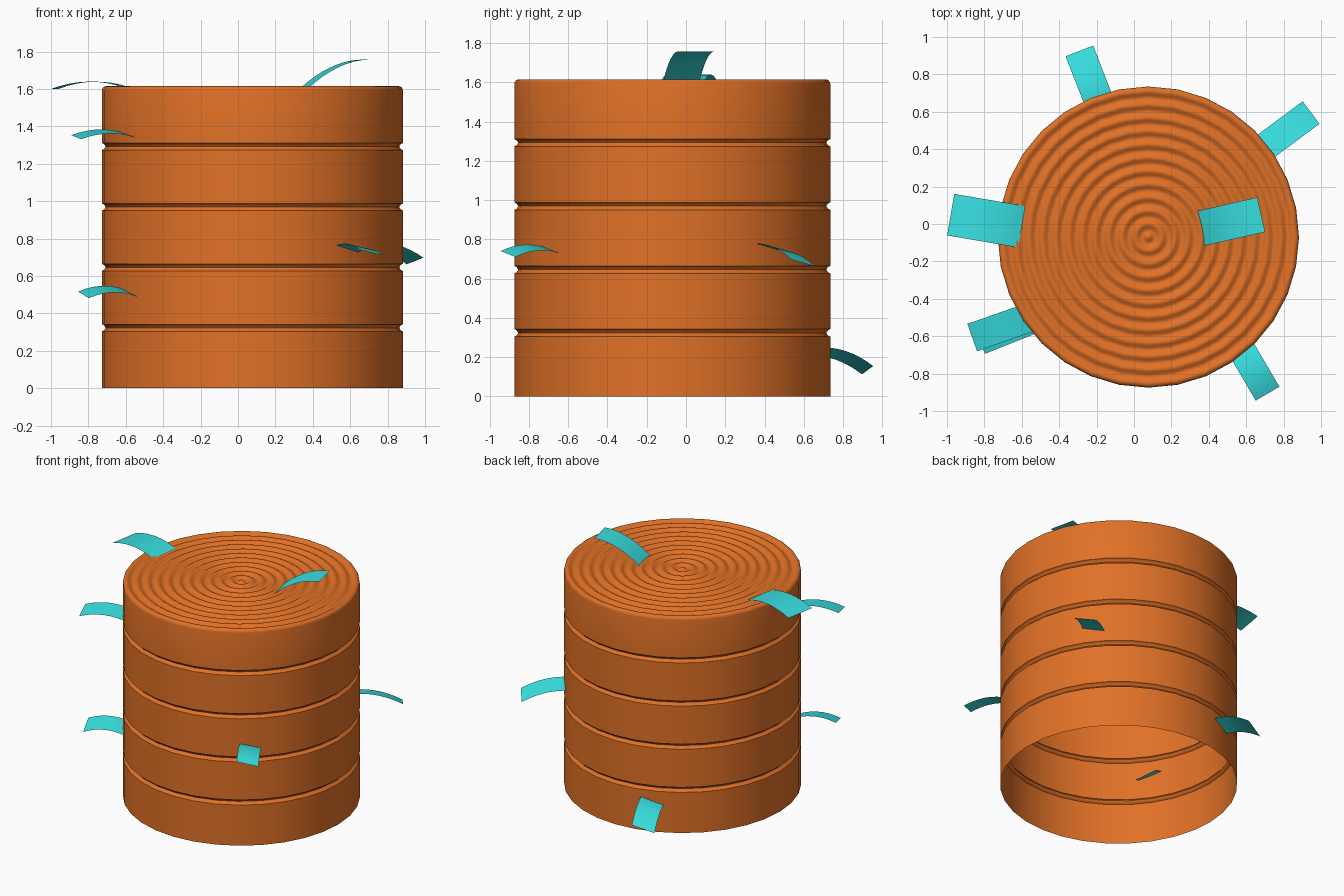
import bpy, bmesh, math
from mathutils import Vector, Matrix

cube = bpy.data.objects.get("Cube")
if cube:
    bpy.data.objects.remove(cube)

CENTRE = Vector((0.077, -0.07, 0))
RADIUS, HEIGHT, SIDES = 0.805, 1.615, 32
BANDS, RIPPLES = 5, 11


def material(name, colour):
    mat = bpy.data.materials.new(name)
    mat.use_nodes = True
    mat.diffuse_color = (*colour, 1)
    mat.node_tree.nodes["Principled BSDF"].inputs["Base Color"].default_value = (*colour, 1)
    return mat


def finish(name, bm, mat, angle):
    mesh = bpy.data.meshes.new(name)
    bm.to_mesh(mesh)
    bm.free()
    mesh.materials.append(mat)
    obj = bpy.data.objects.new(name, mesh)
    bpy.context.collection.objects.link(obj)
    bpy.ops.object.select_all(action='DESELECT')
    obj.select_set(True)
    bpy.context.view_layer.objects.active = obj
    bpy.ops.object.shade_smooth_by_angle(angle=math.radians(angle))
    return obj


def revolve(name, profile, mat):
    """Spin a radius/height profile about the drum axis."""
    bm = bmesh.new()
    verts = [bm.verts.new((r, 0, z)) for r, z in profile]
    edges = [bm.edges.new(pair) for pair in zip(verts, verts[1:])]
    bmesh.ops.spin(bm, geom=verts + edges, axis=(0, 0, 1), cent=(0, 0, 0),
                   angle=math.tau, steps=SIDES, use_duplicate=False)
    bmesh.ops.remove_doubles(bm, verts=bm.verts, dist=0.0005)
    bmesh.ops.recalc_face_normals(bm, faces=bm.faces)
    if sum(f.normal.z for f in bm.faces) < 0:
        bmesh.ops.reverse_faces(bm, faces=bm.faces)
    bmesh.ops.transform(bm, matrix=Matrix.Translation(CENTRE), verts=bm.verts)
    return finish(name, bm, mat, 35)


def strip(name, root, tip, width, roll, bulge, mat):
    """Arched ribbon from root to tip; roll lowers its left-hand edge."""
    root, tip = Vector(root), Vector(tip)
    run = tip - root
    side = Vector((-run.y, run.x, 0)).normalized() * width / 2
    side.z = -roll / 2
    bm = bmesh.new()
    rows, steps = [], 8
    for i in range(steps + 1):
        t = i / steps
        p = root + run * t + Vector((0, 0, 4 * bulge * t * (1 - t)))
        rows.append((bm.verts.new(p - side), bm.verts.new(p + side)))
    for a, b in zip(rows, rows[1:]):
        bm.faces.new((a[0], b[0], b[1], a[1]))
    return finish(name, bm, mat, 60)


orange = material("burnt_orange", (0.75, 0.165, 0.02))
teal = material("bright_turquoise", (0.04, 0.74, 0.75))

# Drum wall: open at the bottom, with a narrow groove between bands
wall = [(RADIUS, 0)]
for i in range(1, BANDS):
    z = HEIGHT * i / BANDS
    wall += [(RADIUS, z - 0.019), (RADIUS - 0.012, z - 0.013), (RADIUS - 0.02, z),
             (RADIUS - 0.012, z + 0.013), (RADIUS, z + 0.019)]

# Rounded rim
BEVEL = 0.024
for i in range(5):
    a = math.pi / 2 * i / 4
    wall.append((RADIUS - BEVEL + BEVEL * math.cos(a), HEIGHT - BEVEL + BEVEL * math.sin(a)))

# Rippled lid made of concentric waves
lid_radius, samples = RADIUS - BEVEL, RIPPLES * 8
for i in range(1, samples + 1):
    wave = math.cos(math.tau * RIPPLES * i / samples)
    wall.append((lid_radius * (1 - i / samples), HEIGHT - 0.008 * (1 - wave)))
revolve("drum_body", wall, orange)

# Curled strips: root, tip, width, roll, bulge
strips = {
    "lid_strip": ((0.35, -0.025, 1.60), (0.68, 0.05, 1.757), 0.19, 0, 0.037),
    "lid_edge_strip": ((-0.60, -0.015, 1.61), (-0.98, 0.05, 1.60), 0.225, 0, 0.034),
    "back_strip": ((-0.185, 0.65, 0.225), (-0.292, 0.925, 0.133), 0.158, 0.042, 0.03),
    "left_strip": ((0.69, 0.405, 0.76), (0.947, 0.596, 0.68), 0.15, 0.035, 0.025),
    "front_strip": ((0.575, -0.67, 0.74), (0.714, -0.907, 0.725), 0.147, 0.03, 0.025),
    "upper_right_strip": ((-0.53, -0.49, 1.335), (-0.865, -0.607, 1.342), 0.155, 0.022, 0.034),
    "lower_right_strip": ((-0.52, -0.50, 0.485), (-0.826, -0.622, 0.499), 0.155, 0.035, 0.038),
}
for name, (root, tip, width, roll, bulge) in strips.items():
    strip(name, root, tip, width, roll, bulge, teal)
